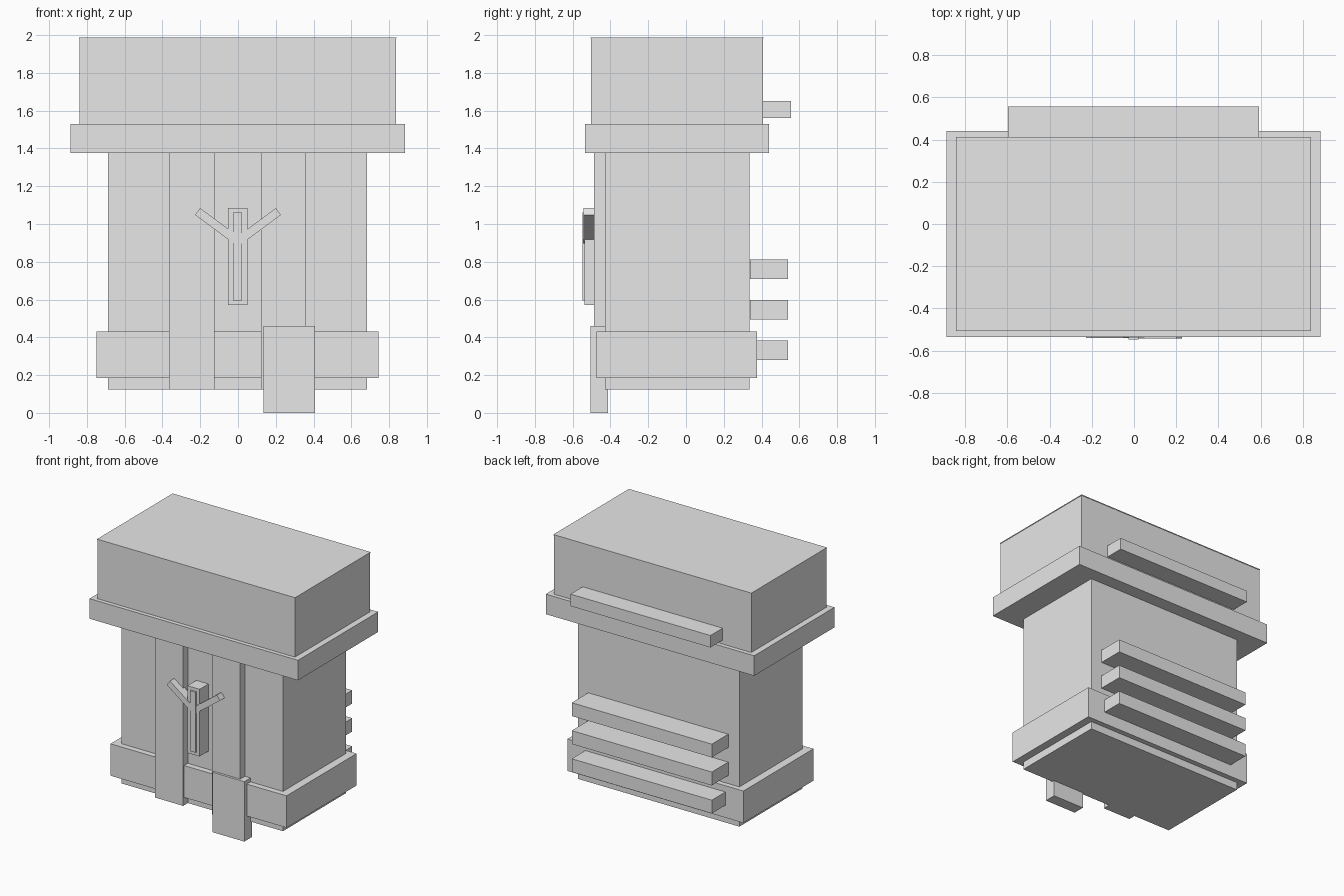
import bpy, math
from mathutils import Matrix

if "Cube" in bpy.data.objects:
    bpy.data.objects.remove(bpy.data.objects["Cube"])

grey = bpy.data.materials.new("plain grey")
grey.diffuse_color = (0.8, 0.8, 0.8, 1)
grey.use_nodes = True
grey.node_tree.nodes["Principled BSDF"].inputs["Base Color"].default_value = grey.diffuse_color


def box(name, x, y, z, tilt=0.0):
    """Box from (min, max) ranges, optionally tilted about its own y axis."""
    bpy.ops.mesh.primitive_cube_add(size=1)
    ob = bpy.context.object
    ob.name = name
    size = [r[1] - r[0] for r in (x, y, z)]
    mid = [(r[0] + r[1]) / 2 for r in (x, y, z)]
    ob.data.transform(Matrix.Translation(mid) @ Matrix.Rotation(tilt, 4, 'Y')
                      @ Matrix.Diagonal((*size, 1)))
    ob.data.materials.append(grey)
    return ob


# Main stacked volumes
box("body", (-0.688, 0.683), (-0.43, 0.335), (0.125, 1.376))
box("lower_belt", (-0.75, 0.745), (-0.475, 0.375), (0.185, 0.43))
box("upper_rim", (-0.887, 0.883), (-0.534, 0.44), (1.376, 1.53))
box("top_block", (-0.84, 0.836), (-0.503, 0.408), (1.53, 1.982))
box("top_lid", (-0.843, 0.839), (-0.506, 0.411), (1.982, 1.988))

# Front straps and hanging tab
for side, x in (("left", (-0.365, -0.125)), ("right", (0.122, 0.36))):
    box(side + "_strap", x, (-0.487, -0.42), (0.125, 1.376))
box("hanging_tab", (0.136, 0.407), (-0.505, -0.413), (0.0, 0.46))

# Front ornament: upright bar, raised inlay and two slanted arms
box("ornament_bar", (-0.053, 0.05), (-0.537, -0.43), (0.57, 1.086))
box("ornament_inlay", (-0.026, 0.022), (-0.547, -0.50), (0.595, 1.06))
length, width = 0.266, 0.045
for side, s, front in (("left", -1, -0.540), ("right", 1, -0.543)):
    cx, cz = s * 0.107, 0.987
    box(side + "_ornament_arm", (cx - length / 2, cx + length / 2), (front, -0.47),
        (cz - width / 2, cz + width / 2), -s * math.radians(36.5))

# Rear rails
for i, z in enumerate(((0.28, 0.382), (0.495, 0.598), (0.71, 0.812))):
    box(f"rear_rail_{i + 1}", (-0.597, 0.592), (0.34, 0.54), z)
box("upper_rear_rail", (-0.597, 0.592), (0.40, 0.556), (1.56, 1.652))
